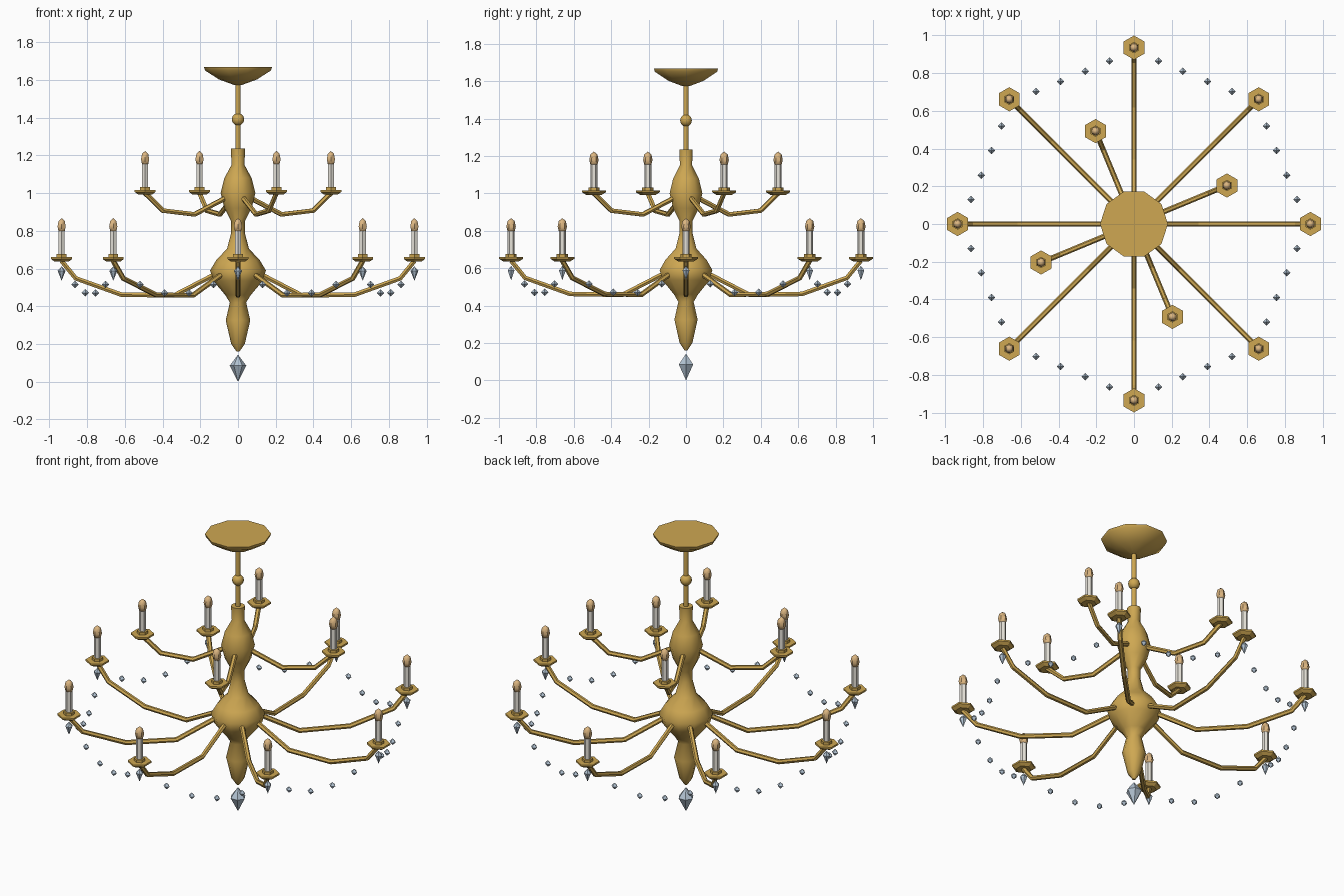
import bpy, bmesh, math
from mathutils import Vector

if "Cube" in bpy.data.objects:
    bpy.data.objects.remove(bpy.data.objects["Cube"])


def material(name, rgb):
    m = bpy.data.materials.new(name)
    m.diffuse_color = (*rgb, 1)
    m.use_nodes = True
    m.node_tree.nodes["Principled BSDF"].inputs["Base Color"].default_value = m.diffuse_color
    return m


GOLD = material("gold", (0.62, 0.39, 0.085))
WAX = material("ivory_wax", (0.80, 0.77, 0.70))
BULB = material("warm_bulb", (0.72, 0.47, 0.22))
CRYSTAL = material("crystal", (0.45, 0.55, 0.65))


def make_object(name, bm, mat, smooth=False):
    bmesh.ops.recalc_face_normals(bm, faces=bm.faces)
    mesh = bpy.data.meshes.new(name)
    bm.to_mesh(mesh)
    bm.free()
    mesh.materials.append(mat)
    ob = bpy.data.objects.new(name, mesh)
    bpy.context.collection.objects.link(ob)
    if smooth:
        bpy.ops.object.select_all(action='DESELECT')
        bpy.context.view_layer.objects.active = ob
        ob.select_set(True)
        bpy.ops.object.shade_smooth_by_angle(angle=math.radians(50))
    return ob


def bridge(bm, rings):
    """Skin a list of rings and close both ends."""
    for a, b in zip(rings, rings[1:]):
        n = max(len(a), len(b))
        for i in range(n):
            j = (i + 1) % n
            if len(a) == 1:
                bm.faces.new((a[0], b[i], b[j]))
            elif len(b) == 1:
                bm.faces.new((a[i], b[0], a[j]))
            else:
                bm.faces.new((a[i], b[i], b[j], a[j]))
    for end in (rings[0], rings[-1]):
        if len(end) > 2:
            bm.faces.new(end)


def lathe(name, profile, sides, mat, at=(0, 0, 0), phase=0.0, smooth=False):
    """Turn (radius, height) points around z; radius 0 makes a tip."""
    bm = bmesh.new()
    rings = []
    for r, z in profile:
        count = sides if r > 0 else 1
        rings.append([bm.verts.new((at[0] + r * math.cos(phase + math.tau * i / sides),
                                    at[1] + r * math.sin(phase + math.tau * i / sides),
                                    at[2] + z)) for i in range(count)])
    bridge(bm, rings)
    return make_object(name, bm, mat, smooth)


def arm(name, path, angle, radius=0.014, sides=6):
    """Sweep a tube along a (distance, height) path turned to an angle."""
    bm = bmesh.new()
    out = Vector((math.cos(angle), math.sin(angle), 0))
    side = Vector((-out.y, out.x, 0))
    pts = [out * d + Vector((0, 0, z)) for d, z in path]
    rings = []
    for k, p in enumerate(pts):
        before = (p - pts[max(k - 1, 0)]).normalized()
        after = (pts[min(k + 1, len(pts) - 1)] - p).normalized()
        up = (before + after).normalized().cross(side)
        rings.append([bm.verts.new(p + radius * (math.cos(t) * side + math.sin(t) * up))
                      for t in (math.tau * i / sides for i in range(sides))])
    bridge(bm, rings)
    make_object(name, bm, GOLD)


def candle(tier, x, y, z):
    """Drip pan, socket, candle and bulb; z is the pan top."""
    q = math.pi / 2
    lathe(tier + "_drip_pan", [(0.042, -0.024), (0.064, -0.010), (0.064, 0)],
          6, GOLD, (x, y, z), q)
    lathe(tier + "_socket", [(0.030, -0.002), (0.030, 0.016)], 6, GOLD, (x, y, z), q)
    lathe(tier + "_candle", [(0.019, 0.0), (0.019, 0.145)], 6, WAX, (x, y, z), q)
    lathe(tier + "_bulb", [(0, 0.128), (0.019, 0.138), (0.025, 0.162), (0.019, 0.192),
                           (0, 0.207)], 6, BULB, (x, y, z), q, True)


# Central column, hanging rod and ceiling canopy
lathe("column", [(0.008, 0.16), (0.036, 0.20), (0.065, 0.325), (0.043, 0.42),
                 (0.068, 0.46), (0.132, 0.535), (0.148, 0.59), (0.115, 0.645),
                 (0.058, 0.705), (0.036, 0.79), (0.036, 0.85), (0.072, 0.92),
                 (0.092, 1.00), (0.072, 1.08), (0.034, 1.15), (0.038, 1.235)],
      10, GOLD, smooth=True)
lathe("hanging_rod", [(0.014, 1.22), (0.014, 1.60)], 8, GOLD, smooth=True)
lathe("rod_ball", [(0, 1.357)] +
      [(0.033 * math.sin(a), 1.39 - 0.033 * math.cos(a))
       for a in (math.pi * k / 6 for k in range(1, 6))] + [(0, 1.423)],
      10, GOLD, smooth=True)
lathe("ceiling_canopy", [(0.02, 1.573), (0.10, 1.602), (0.175, 1.650), (0.18, 1.667)],
      10, GOLD, smooth=True)

# Lower tier: eight arms, each with a crystal drop
LOWER = [(0.10, 0.575), (0.14, 0.56), (0.34, 0.457), (0.62, 0.462), (0.86, 0.548), (0.935, 0.64)]
for i in range(8):
    a = math.tau * i / 8
    x, y = 0.935 * math.cos(a), 0.935 * math.sin(a)
    arm("lower_arm", LOWER, a)
    candle("lower", x, y, 0.66)
    lathe("crystal_drop", [(0, 0.535), (0.021, 0.588), (0, 0.612)], 6, CRYSTAL, (x, y, 0))

# Upper tier: four shorter arms
UPPER = [(0.07, 0.975), (0.10, 0.96), (0.25, 0.887), (0.43, 0.907), (0.533, 1.0)]
for i in range(4):
    a = math.tau * (i + 0.25) / 4
    arm("upper_arm", UPPER, a)
    candle("upper", 0.533 * math.cos(a), 0.533 * math.sin(a), 1.016)

# Sagging strings of crystal beads between the lower arms
for i in range(8):
    p, q = (Vector((math.cos(b), math.sin(b), 0)) * 0.917
            for b in (math.tau * i / 8, math.tau * (i + 1) / 8))
    for t in (0.2, 0.4, 0.6, 0.8):
        c = p.lerp(q, t)
        c.z = 0.605 - 0.56 * t * (1 - t)
        lathe("crystal_bead", [(0, -0.02), (0.02, 0), (0, 0.02)], 4, CRYSTAL, c)

# Large pendant crystal under the column
lathe("pendant_crystal", [(0, 0.0), (0.044, 0.085), (0, 0.143)], 6, CRYSTAL)
